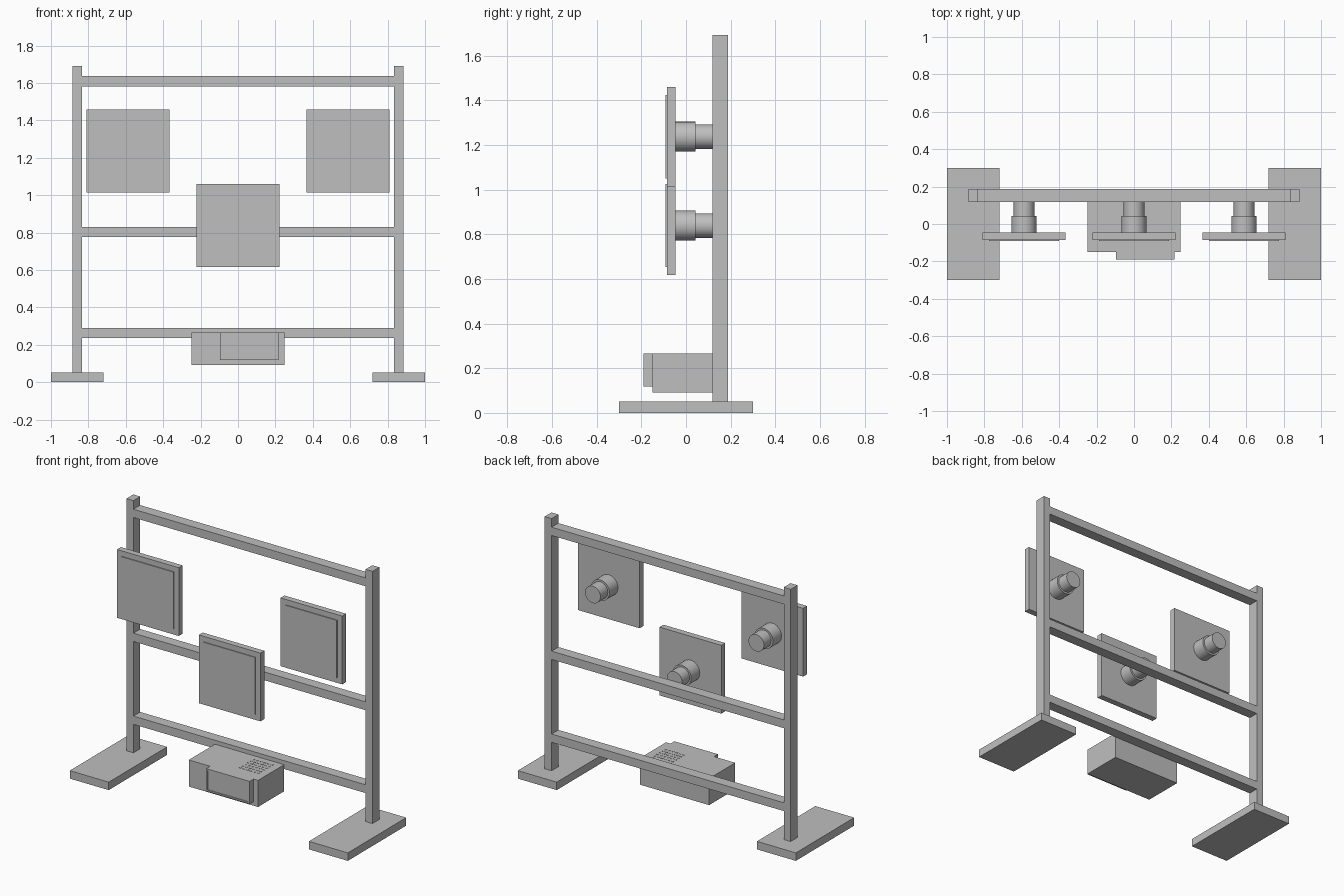
import bpy, bmesh, math

if "Cube" in bpy.data.objects:
    bpy.data.objects.remove(bpy.data.objects["Cube"])

grey = bpy.data.materials.new("plain_grey")
grey.diffuse_color = (0.52, 0.52, 0.52, 1)
grey.use_nodes = True
grey.node_tree.nodes["Principled BSDF"].inputs["Base Color"].default_value = grey.diffuse_color


def finish(name, bm):
    me = bpy.data.meshes.new(name)
    bm.to_mesh(me)
    bm.free()
    me.materials.append(grey)
    ob = bpy.data.objects.new(name, me)
    bpy.context.collection.objects.link(ob)
    return ob


def add_box(bm, x0, x1, y0, y1, z0, z1):
    verts = bmesh.ops.create_cube(bm, size=1)["verts"]
    for v in verts:
        v.co.x = x1 if v.co.x > 0 else x0
        v.co.y = y1 if v.co.y > 0 else y0
        v.co.z = z1 if v.co.z > 0 else z0
    return verts


def box(name, *ext):
    bm = bmesh.new()
    add_box(bm, *ext)
    return finish(name, bm)


def rod(name, x, z, y0, y1, r):
    bpy.ops.mesh.primitive_cylinder_add(
        vertices=32, radius=r, depth=y1 - y0,
        location=(x, (y0 + y1) / 2, z), rotation=(math.pi / 2, 0, 0))
    ob = bpy.context.object
    ob.name = name
    ob.data.materials.append(grey)
    bpy.ops.object.shade_smooth_by_angle()


def inset_front(bm, margin, depth):
    """Inset the front (-y) face and shift it along its normal."""
    bm.normal_update()
    face = min(bm.faces, key=lambda f: f.normal.y)
    bmesh.ops.inset_region(bm, faces=[face], thickness=margin)
    ring = bmesh.ops.extrude_face_region(bm, geom=[face])["geom"]
    bmesh.ops.delete(bm, geom=[face], context='FACES_ONLY')
    bmesh.ops.translate(bm, vec=(0, -depth, 0),
                        verts=[g for g in ring if isinstance(g, bmesh.types.BMVert)])
    bmesh.ops.recalc_face_normals(bm, faces=bm.faces)


FY0, FY1 = 0.118, 0.188      # depth of the frame bars

# Feet and posts
for side, s in (("left", -1), ("right", 1)):
    box(side + "_foot", *sorted((s * 0.72, s * 1.0)), -0.3, 0.3, 0, 0.052)
    box(side + "_post", *sorted((s * 0.835, s * 0.885)), FY0, FY1, 0.052, 1.692)

# Cross rails
for name, z in (("lower", 0.237), ("middle", 0.776), ("upper", 1.582)):
    box(name + "_rail", -0.835, 0.835, FY0, FY1, z, z + 0.054)

# Panels with a raised front field, collar and stem behind
for name, x, z in (("left", -0.588, 1.237), ("centre", 0, 0.839), ("right", 0.588, 1.237)):
    bm = bmesh.new()
    add_box(bm, x - 0.222, x + 0.222, -0.086, -0.046, z - 0.222, z + 0.222)
    inset_front(bm, 0.05, 0.006)
    finish(name + "_panel", bm)
    rod(name + "_collar", x, z, -0.046, 0.042, 0.067)
    rod(name + "_stem", x, z, 0.042, FY0, 0.055)

# Equipment case under the lower rail
box("case_body", -0.249, 0.249, -0.15, FY0, 0.092, 0.265)

# Projecting front block with a recessed window
bm = bmesh.new()
add_box(bm, -0.096, 0.216, -0.19, -0.15, 0.118, 0.265)
inset_front(bm, 0.014, -0.006)
finish("case_front_block", bm)

# Vent slots on the case top
bm = bmesh.new()
for i in range(6):
    for j in range(6):
        x, y = 0.055 + i * 0.026, -0.07 + j * 0.028
        add_box(bm, x, x + 0.014, y, y + 0.008, 0.264, 0.267)
finish("case_vents", bm)
